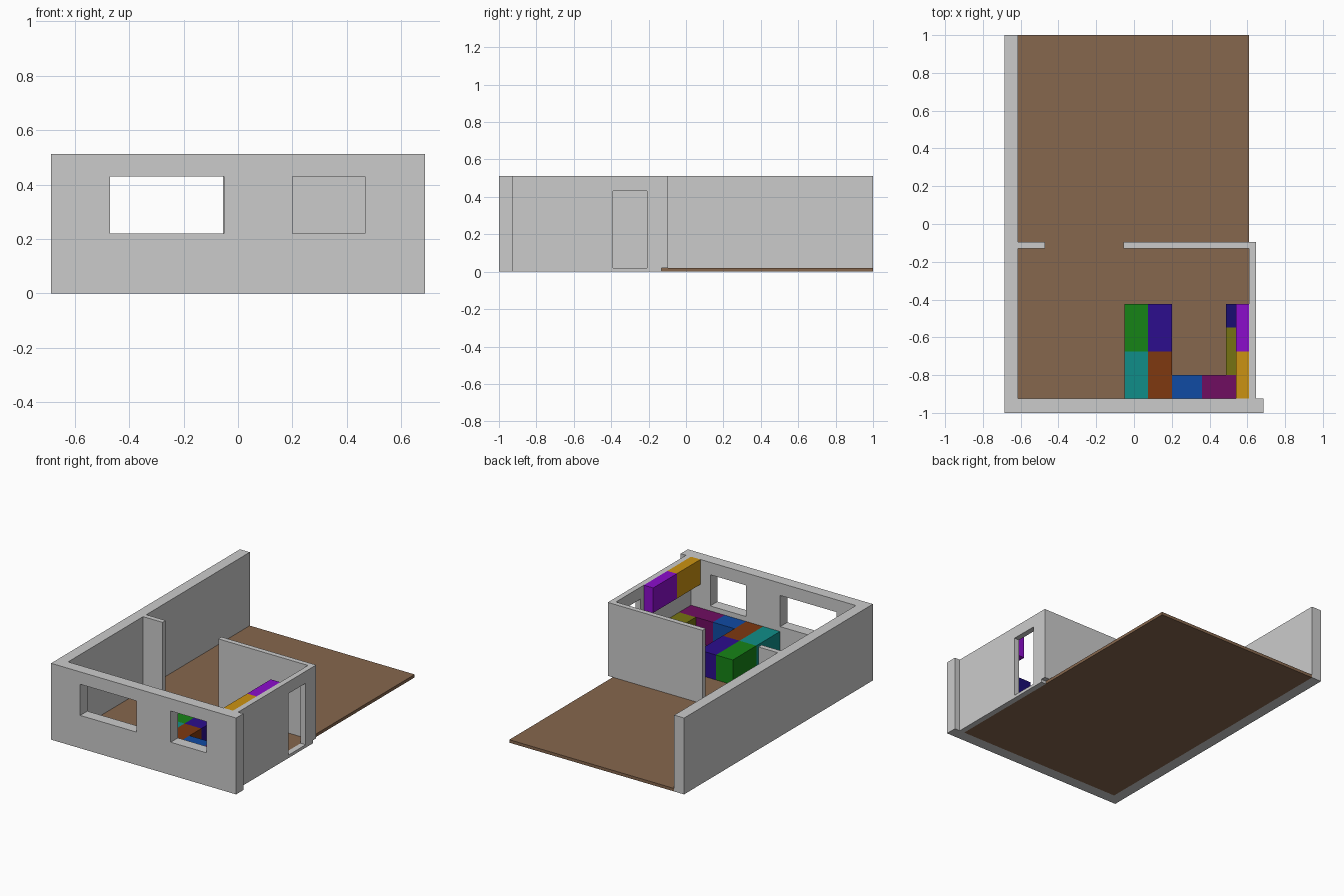
import bpy

if "Cube" in bpy.data.objects:
    bpy.data.objects.remove(bpy.data.objects["Cube"])


def paint(obj, name, rgb):
    mat = bpy.data.materials.new(name)
    mat.diffuse_color = (*rgb, 1.0)
    mat.use_nodes = True
    mat.node_tree.nodes["Principled BSDF"].inputs["Base Color"].default_value = mat.diffuse_color
    obj.data.materials.append(mat)


def box(name, x, y, z, rgb=None):
    """Axis-aligned box from (min, max) ranges."""
    bpy.ops.mesh.primitive_cube_add(size=1)
    obj = bpy.context.object
    obj.name = name
    ranges = (x, y, z)
    for v in obj.data.vertices:
        v.co = [r[1] if c > 0 else r[0] for c, r in zip(v.co, ranges)]
    if rgb:
        paint(obj, name + "_paint", rgb)
    return obj


def cut(wall, x, y, z):
    """Cut a rectangular opening through a wall."""
    cutter = box("opening_cutter", x, y, z)
    cutter.hide_render = True
    mod = wall.modifiers.new("opening", 'BOOLEAN')
    mod.operation = 'DIFFERENCE'
    mod.solver = 'EXACT'
    mod.object = cutter
    bpy.context.view_layer.objects.active = wall
    bpy.ops.object.modifier_apply(modifier=mod.name)
    bpy.data.objects.remove(cutter)


WALL_TOP = 0.512
FLOOR = 0.02
L, R = -0.613, 0.61          # inner faces of the side walls
FRONT = -0.924               # inner face of the front wall

# Floor slab
box("floor", (L, R), (FRONT, 1.0), (0, FLOOR), (0.24, 0.135, 0.075))

# Front wall with two windows
front = box("front_wall", (-0.686, 0.686), (-1.0, FRONT), (0, WALL_TOP))
for window in ((-0.47, -0.052), (0.201, 0.467)):
    cut(front, window, (-1.1, -0.85), (0.22, 0.429))

# Side walls, the right one with a doorway
box("left_wall", (-0.686, L), (FRONT, 1.0), (0, WALL_TOP))
right = box("right_wall", (R, 0.647), (FRONT, -0.13), (0, WALL_TOP))
cut(right, (0.5, 0.75), (-0.391, -0.208), (FLOOR, 0.432))

# Partition with a full-height gap, standing on the floor
for name, span in (("partition_stub", (L, -0.47)), ("partition_wall", (-0.055, 0.647))):
    box(name, span, (-0.13, -0.096), (FLOOR, WALL_TOP))

# Base cabinets
BASE = (FLOOR, 0.187)
MID, BACK = -0.674, -0.424
base_units = [
    ("peninsula_teal", (-0.05, 0.075), (FRONT, MID), (0.005, 0.27, 0.25)),
    ("peninsula_brown", (0.075, 0.2), (FRONT, MID), (0.21, 0.04, 0.005)),
    ("peninsula_green", (-0.05, 0.075), (MID, BACK), (0.008, 0.23, 0.008)),
    ("peninsula_indigo", (0.075, 0.2), (MID, BACK), (0.025, 0.004, 0.27)),
    ("sink_cabinet_blue", (0.2, 0.36), (FRONT, -0.799), (0.005, 0.07, 0.37)),
    ("corner_cabinet_magenta", (0.36, R), (FRONT, -0.799), (0.16, 0.004, 0.12)),
    ("side_cabinet_olive", (0.487, R), (-0.799, -0.549), (0.18, 0.17, 0.006)),
    ("side_cabinet_navy", (0.487, R), (-0.549, BACK), (0.01, 0.004, 0.17)),
]
for name, x, y, rgb in base_units:
    box(name, x, y, BASE, rgb)

# Wall cabinets
for name, y, rgb in (("wall_cabinet_orange", (FRONT, MID), (0.6, 0.29, 0.006)),
                     ("wall_cabinet_purple", (MID, BACK), (0.26, 0.004, 0.6))):
    box(name, (0.54, R), y, (0.345, WALL_TOP), rgb)
